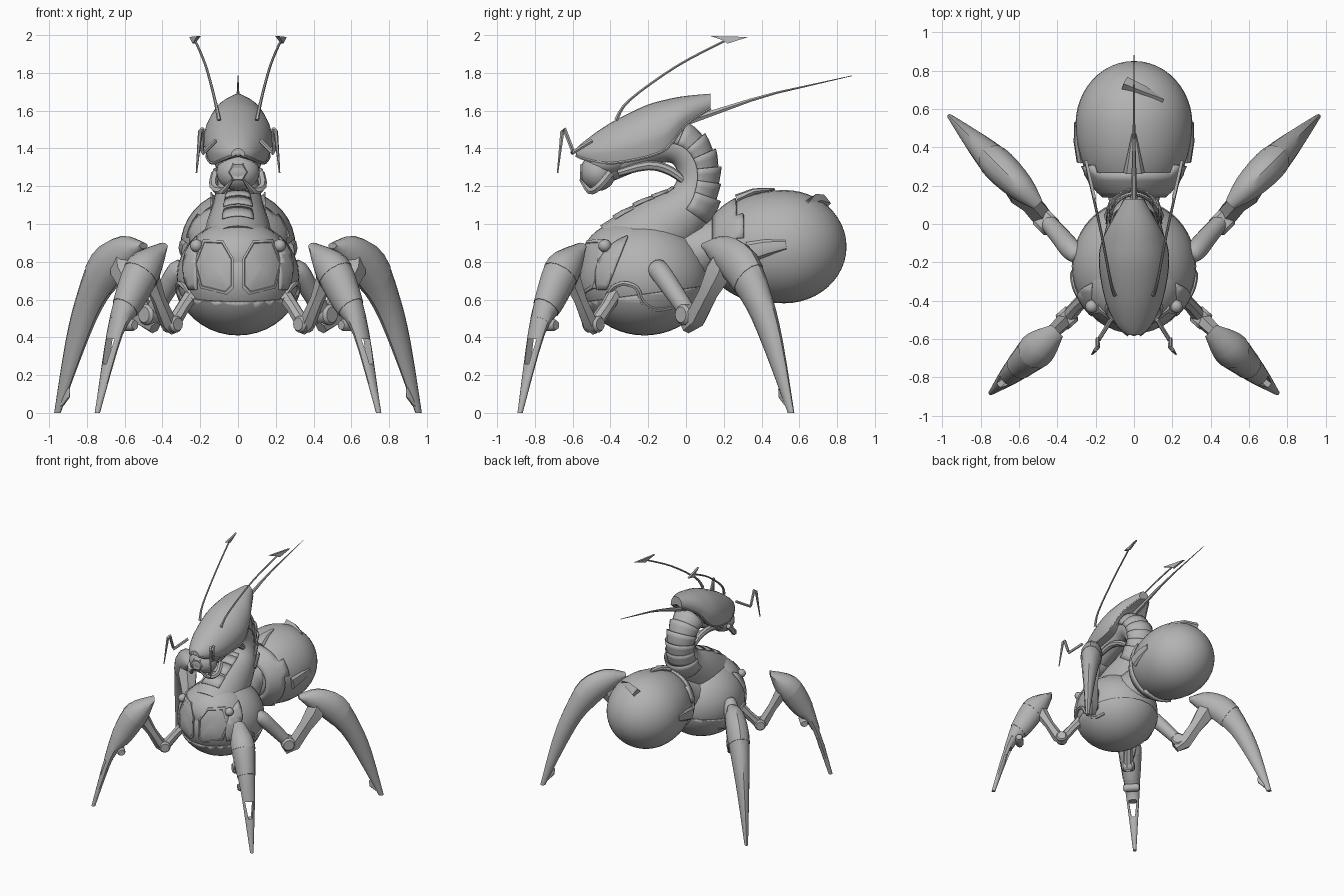
import bpy, bmesh, math
from mathutils import Vector as V

if "Cube" in bpy.data.objects:
    bpy.data.objects.remove(bpy.data.objects["Cube"])

grey = bpy.data.materials.new("plain_grey")
grey.diffuse_color = (0.45, 0.45, 0.45, 1)
grey.use_nodes = True
grey.node_tree.nodes["Principled BSDF"].inputs["Base Color"].default_value = grey.diffuse_color

def finish(name, bm, mirror=False, solid=0):
    bmesh.ops.recalc_face_normals(bm, faces=bm.faces)
    me = bpy.data.meshes.new(name)
    bm.to_mesh(me)
    bm.free()
    me.materials.append(grey)
    ob = bpy.data.objects.new(name, me)
    bpy.context.collection.objects.link(ob)
    if solid:
        m = ob.modifiers.new("thickness", 'SOLIDIFY')
        m.thickness, m.offset = solid, 1
    if mirror:
        ob.modifiers.new("mirror", 'MIRROR').use_mirror_merge = False
    return ob

def loft(name, rings, mirror=False, closed=True, solid=0):
    bm = bmesh.new()
    vs = [[bm.verts.new(p) for p in r] for r in rings]
    n = len(vs[0])
    for a, b in zip(vs, vs[1:]):
        for i in range(n if closed else n - 1):
            j = (i + 1) % n
            bm.faces.new((a[i], a[j], b[j], b[i]))
    if closed:
        bm.faces.new(vs[0])
        bm.faces.new(vs[-1])
    return finish(name, bm, mirror, solid)

def smooth(rows, n=4):
    """Catmull-Rom through rows of numbers."""
    out = []
    for i in range(len(rows) - 1):
        p = [rows[max(0, min(len(rows) - 1, i + k))] for k in (-1, 0, 1, 2)]
        for t in (s / n for s in range(n)):
            out.append([b + .5 * t * (c - a + t * (2*a - 5*b + 4*c - d + t * (3*(b - c) + d - a)))
                        for a, b, c, d in zip(*p)])
    return out + [list(rows[-1])]

def tube_rings(rows, sides=8, start=0, sweep=360, flat=1, grow=None):
    """Rings around a path of (x, y, z, radius); 90 degrees is the back."""
    rings = []
    for i, r in enumerate(rows):
        t = (V(rows[min(i + 1, len(rows) - 1)][:3]) - V(rows[max(i - 1, 0)][:3])).normalized()
        ref = V((1, 0, 0)) if abs(t.x) < .9 else V((0, 0, 1))
        u = (ref - t * ref.dot(t)).normalized()
        v = t.cross(u)
        k = r[3] * (grow[i] if grow else 1)
        ang = [math.radians(start + sweep * j / sides) for j in range(sides + (sweep < 360))]
        rings.append([V(r[:3]) + u * math.cos(a) * k + v * math.sin(a) * k * flat for a in ang])
    return rings

def tube(name, rows, sides=8, mirror=False, flat=1):
    return loft(name, tube_rings(rows, sides, flat=flat), mirror)

def ball(name, c, r, seg=32, rings=20, mirror=False, front=1, keep=None, planes=(), solid=0):
    """Ellipsoid with poles on y; keep(q) and planes (point, normal) trim it to a shell."""
    bm = bmesh.new()
    bmesh.ops.create_uvsphere(bm, u_segments=seg, v_segments=rings, radius=1)
    for v in bm.verts:
        v.co = V((v.co.x, v.co.z, -v.co.y))
    if keep:
        bad = [f for f in bm.faces if not keep(f.calc_center_median())]
        bmesh.ops.delete(bm, geom=bad, context='FACES')
    for co, no in planes:
        bmesh.ops.bisect_plane(bm, geom=bm.verts[:] + bm.edges[:] + bm.faces[:],
                               plane_co=co, plane_no=no, clear_outer=True)
    for v in bm.verts:
        q = v.co
        v.co = V(c) + V((q.x * r[0], q.y * r[1] * (front if q.y < 0 else 1), q.z * r[2]))
    return finish(name, bm, mirror, solid)

def blade(name, origin, d, rows, grow=1):
    """Leg section in a vertical plane: rows of outer (s, z), inner (s, z), half width."""
    w = V((-d.y, d.x, 0))
    rings = []
    for so, zo, si, zi, half in rows:
        o, i = (V(origin) + d * s + V((0, 0, z)) for s, z in ((so, zo), (si, zi)))
        c, h = (o + i) / 2, (o - i) / 2 * grow
        rings.append([c + h * math.cos(k * math.pi / 6) + w * half * grow * math.sin(k * math.pi / 6)
                      for k in range(12)])
    return loft(name, rings, True)

def disc(name, c, axis, r, depth):
    a = V(axis).normalized() * depth / 2
    return tube(name, [(*(V(c) + a * k), r * f) for k, f in ((-1, .75), (-.7, 1), (.7, 1), (1, .75))], 14, True)

# thorax, upper chest, belly bowl and shoulder shells
TC, TR = (0, -.22, .72), (.325, .34, .3)
CC, CR = (0, -.3, .82), (.26, .25, .2)
ball("thorax", TC, TR)
ball("upper_chest", CC, CR)
ball("belly_bowl", TC, TR, 40, 24, planes=[((0, 0, -.3), (0, -.15, 1))], solid=.01)
ball("shoulder_shell", TC, TR, 40, 24, mirror=True, solid=.012,
     planes=[((.66, 0, 0), (-1, 0, 0)), ((0, -.5, 0), (0, 1, -.35)), ((0, 0, -.22), (0, 0, -1)),
             ((0, 0, .62), (0, .3, 1))])

# chest plates laid on the chest
def on_chest(x, z, off):
    y = [c[1] - r[1] * math.sqrt(max(.03, 1 - (x / r[0]) ** 2 - ((z - c[2]) / r[2]) ** 2))
         for c, r in ((TC, TR), (CC, CR))]
    return V((x, min(y) - off, z))

outline = [(.025, .82), (.08, .915), (.185, .92), (.235, .79), (.2, .66), (.06, .625), (.025, .66)]
mid = V((.125, .775))
loft("chest_plate", [[on_chest(*(mid + (V(p) - mid) * k), off) for p in outline] for k, off in
     ((1, -.01), (1, .018), (.9, .018), (.87, .011), (.65, .011), (.4, .011), (.02, .011))], True)
ball("shoulder_knob", (.22, -.43, .885), (.034,) * 3, 14, 10, True)

# raised arc around each front hip
arc = []
for y, z in ((-.42, .60), (-.39, .66), (-.33, .685), (-.26, .66), (-.23, .59), (-.16, .55), (-.08, .56)):
    k = 1 - ((y - TC[1]) / TR[1]) ** 2 - ((z - TC[2]) / TR[2]) ** 2
    arc.append((TR[0] * math.sqrt(k) + .004, y, z, .014))
tube("hip_arc", smooth(arc, 3), 6, True)

# neck with overlapping back scales and throat ridges
neck = smooth([(0, -.28, .82, .245), (0, -.15, .95, .2), (0, 0, 1.08, .145), (0, .055, 1.2, .11),
               (0, .05, 1.32, .105), (0, -.02, 1.41, .105), (0, -.14, 1.425, .10),
               (0, -.3, 1.37, .1), (0, -.42, 1.31, .09)], 4)

def narrow(rings, first=0):
    return [[V((p.x * min(1, .8 + .02 * (i + first)), p.y, p.z)) for p in r] for i, r in enumerate(rings)]

loft("neck", narrow(tube_rings(neck, 24)))
for i in range(8, 23, 2):
    loft("neck_scale", tube_rings(neck[i:i + 4], 12, 0, 180, grow=(.98, 1.04, 1.12, 1.2)),
         closed=False, solid=.006)
for i in range(2, 9, 2):
    loft("throat_ridge", narrow(tube_rings(neck[i:i + 3], 8, 245, 50, grow=(1.02, 1.015, .98)), i),
         closed=False, solid=.005)

# abdomen, waist, collar and fins
AC, AR = (0, .52, .88), (.305, .33, .3)
ball("abdomen", AC, AR, 36, 24, front=1.29)
tube("waist", [(0, 0, .82, .17), (0, .12, .88, .13), (0, .22, .9, .16)], 16)

def collar(q):
    a = abs(math.degrees(math.atan2(q.x, q.z)))
    return -.86 < q.y < (-.5 if 48 < a < 80 or a > 150 else -.6)

ball("abdomen_collar", AC, AR, 36, 30, front=1.29, keep=collar, solid=.018)
tube("side_fin", [(.275, .33, .85, .025), (.295, .43, .875, .02), (.30, .53, .89, .012)], 8, True, 2.2)
tube("back_fin", [(0, .27, 1.13, .055), (0, .36, 1.172, .035), (0, .47, 1.185, .012)], 8, flat=.5)
tube("top_fin", [(-.05, .73, 1.11, .045), (.05, .69, 1.125, .035), (.15, .64, 1.115, .012)], 4, flat=.9)

# helmet head: rows of y, top, bottom, half width
helmet = smooth([(-.58, 1.40, 1.355, .035), (-.53, 1.445, 1.335, .09), (-.4, 1.535, 1.315, .15),
                 (-.22, 1.625, 1.345, .183), (-.1, 1.66, 1.395, .172), (0, 1.678, 1.52, .125),
                 (.13, 1.69, 1.605, .05)], 3)
rings = []
for y, top, bot, w in helmet:
    sp = bot + .28 * (top - bot)
    ring = [V((w * math.cos(a), y, sp + (top - sp) * math.sin(a)))
            for a in (k * math.pi / 16 for k in range(17))]
    rings.append(ring + [V((-w * .88, y, bot)), V((0, y, bot + .02)), V((w * .88, y, bot))])
loft("helmet", rings)
tube("helmet_rim", [(w * .89, y, bot + .006, .008) for y, top, bot, w in helmet], 6, True)
ball("face", (0, -.42, 1.33), (.125, .12, .08), 24, 14)
ball("muzzle", (0, -.465, 1.275), (.115, .095, .1), 20, 14)
tube("nose", [(0, -.53, 1.275, .065), (0, -.56, 1.275, .045), (0, -.55, 1.275, .03)], 6)
ball("brow_stud", (0, -.572, 1.375), (.02, .012, .018), 8, 6)
tube("mandible", smooth([(.12, -.4, 1.27, .022), (.13, -.46, 1.2, .022), (.08, -.51, 1.175, .018),
                         (.03, -.56, 1.235, .006)], 3), 6, True)
tube("throat_cord", smooth([(.08, -.36, 1.27, .02), (.075, -.2, 1.31, .025), (.06, -.08, 1.28, .025),
                            (.06, .02, 1.2, .015)], 3), 8, True)

# feelers, antennae and crest spike
tube("feeler", [(.12, -.50, 1.44, .012), (.185, -.605, 1.375, .011), (.19, -.60, 1.39, .011),
                (.19, -.645, 1.505, .012), (.2, -.655, 1.49, .012), (.22, -.68, 1.27, .004)], 6, True)
tube("antenna", smooth([(.10, -.37, 1.55, .012), (.122, -.3, 1.655, .008), (.17, -.05, 1.835, .007),
                        (.225, .2, 1.967, .007)], 4), 6, True)
barb = [(.205, .13, 1.995), (.25, .33, 1.99), (.232, .22, 1.955), (.22, .19, 1.975)]
loft("antenna_barb", [[V(p) + V((s, 0, 0)) for p in barb] for s in (-.008, .008)], True)
tube("crest_spike", [(0, 0, 1.54, .022), (0, .34, 1.655, .01), (0, .48, 1.695, .007), (0, .88, 1.785, .002)], 6)

# rear legs
d = V((1, 1, 0)).normalized()
rear = smooth([(0, .90, .0, .87, .03), (.16, .935, .09, .78, .07), (.35, .85, .22, .67, .085),
               (.48, .62, .34, .54, .068), (.57, .38, .46, .33, .045), (.665, 0, .625, 0, .014)], 3)
o = (.5, .1, 0)
blade("rear_thigh_armour", o, d, rear[:8], 1.03)
blade("rear_shin", o, d, rear[7:])
blade("rear_barb", o, d, [(.64, .03, .60, .04, .012), (.6, .11, .555, .08, .012), (.565, .14, .55, .125, .004)])
tube("rear_hip", smooth([(.27, -.16, .77, .045), (.32, -.14, .75, .056), (.38, -.07, .65, .052),
                         (.45, .01, .53, .045)], 3), 14, True)
disc("rear_joint", (.46, .01, .52), (1, -1, 0), .055, .11)
tube("rear_strut", [(.44, 0, .45, .035), (.49, .05, .5, .06), (.55, .12, .64, .058),
                    (.6, .18, .76, .08), (.62, .2, .84, .05)], 6, True)

# front legs
d = V((.74, -.69, 0)).normalized()
fore = smooth([(.0, .90, .0, .86, .04), (.2, .83, .06, .71, .09), (.31, .65, .18, .54, .075),
               (.375, .44, .315, .40, .055), (.487, 0, .455, 0, .014)], 4)
o = (.4, -.557, 0)
blade("front_thigh_armour", o, d, fore[:6], 1.05)
blade("front_mid_armour", o, d, fore[5:10], 1.02)
blade("front_lower_armour", o, d, fore[9:12], .97)
shin = blade("front_shin", o, d, fore[10:], .96)
tube("front_hip", [(.22, -.36, .66, .045), (.29, -.42, .56, .036), (.35, -.49, .46, .04)], 8, True)
disc("front_elbow", (.35, -.49, .47), (.66, .75, 0), .045, .1)
tube("front_strut", [(.34, -.48, .43, .025), (.37, -.51, .48, .045), (.42, -.56, .6, .038),
                     (.47, -.61, .72, .055)], 6, True)
disc("front_ankle", (.59, -.735, .465), (.68, .73, 0), .032, .13)

# slot through the front shin, cut before mirroring
slot = [[V(o) + d * s + V((-d.y, d.x, 0)) * h + V((0, 0, z))
         for h, z in ((-.033, .39), (.033, .39), (.014, .26), (-.014, .26))] for s in (.2, .6)]
cutter = loft("slot_cutter", slot)
cutter.hide_render = True
cutter.hide_set(True)
cut = shin.modifiers.new("slot", 'BOOLEAN')
cut.object, cut.operation, cut.solver = cutter, 'DIFFERENCE', 'EXACT'
shin.modifiers.move(1, 0)

# smooth shading with sharp edges kept
for ob in bpy.data.objects:
    if ob is not cutter:
        ob.select_set(True)
        bpy.context.view_layer.objects.active = ob
bpy.ops.object.shade_smooth_by_angle(angle=math.radians(35))
